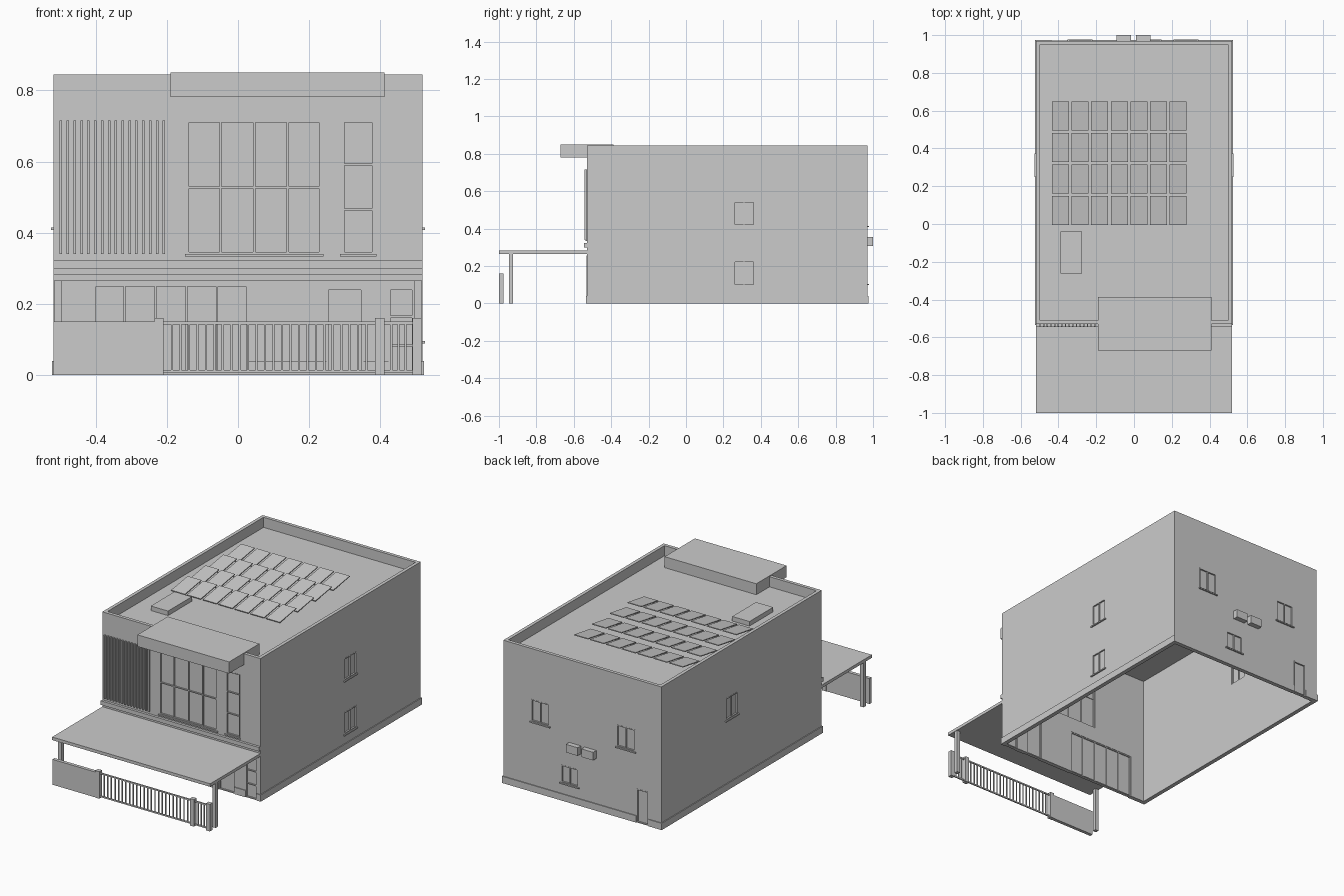
import bpy, bmesh, math
from mathutils import Matrix, Vector

if "Cube" in bpy.data.objects:
    bpy.data.objects.remove(bpy.data.objects["Cube"])

# Outer wall faces and main heights
X, YF, YB, H, T = 0.518, -0.53, 0.97, 0.845, 0.02
ROOF = 0.785
cutters = []


def boxes(name, items, tilt=None):
    """One object from a list of (x0, x1, y0, y1, z0, z1) boxes."""
    bm = bmesh.new()
    for x0, x1, y0, y1, z0, z1 in items:
        c = Vector(((x0 + x1) / 2, (y0 + y1) / 2, (z0 + z1) / 2))
        m = Matrix.Translation(c)
        if tilt:
            m = m @ Matrix.Rotation(tilt, 4, 'X')
        m = m @ Matrix.Diagonal((abs(x1 - x0), abs(y1 - y0), abs(z1 - z0), 1))
        bmesh.ops.create_cube(bm, size=1, matrix=m)
    me = bpy.data.meshes.new(name)
    bm.to_mesh(me)
    bm.free()
    ob = bpy.data.objects.new(name, me)
    bpy.context.collection.objects.link(ob)
    return ob


def ring(name, x, y0, y1, t, z0, z1):
    """Closed rectangular wall loop of thickness t."""
    bm = bmesh.new()
    loops = []
    for z in (z0, z1):
        for o in (0, t):
            loops.append([bm.verts.new((a, b, z)) for a, b in
                          ((-x + o, y0 + o), (x - o, y0 + o), (x - o, y1 - o), (-x + o, y1 - o))])
    bo, bi, to, ti = loops
    for i in range(4):
        j = (i + 1) % 4
        for p, q in ((bo, to), (to, ti), (ti, bi), (bi, bo)):
            bm.faces.new((p[i], p[j], q[j], q[i]))
    bmesh.ops.recalc_face_normals(bm, faces=bm.faces)
    me = bpy.data.meshes.new(name)
    bm.to_mesh(me)
    bm.free()
    ob = bpy.data.objects.new(name, me)
    bpy.context.collection.objects.link(ob)
    return ob


def on_wall(side, u0, u1, d0, d1, z0, z1):
    """Box placed on a wall: u along the wall, d outward from its face."""
    if side == 'front':
        return (u0, u1, YF - d1, YF - d0, z0, z1)
    if side == 'back':
        return (u0, u1, YB + d0, YB + d1, z0, z1)
    if side == 'right':
        return (X + d0, X + d1, u0, u1, z0, z1)
    return (-X - d1, -X - d0, u0, u1, z0, z1)


def opening(name, side, u0, u1, z0, z1, cols=1, rows=(), sill=True, f=0.006):
    """Cut hole, frame, mullions, glass and optional sill."""
    cutters.append(on_wall(side, u0, u1, -0.04, 0.03, z0 - (0.02 if z0 == 0 else 0), z1))
    bars = [on_wall(side, u, u + f, -0.018, 0.001, z0, z1) for u in (u0, u1 - f)]
    bars += [on_wall(side, u0 + f, u1 - f, -0.018, 0.001, z, z + f) for z in (z0, z1 - f)]
    for i in range(1, cols):
        u = u0 + (u1 - u0) * i / cols
        bars.append(on_wall(side, u - f / 2, u + f / 2, -0.017, 0, z0 + f, z1 - f))
    for z in rows:
        bars.append(on_wall(side, u0 + f, u1 - f, -0.016, -0.001, z - f / 2, z + f / 2))
    boxes(name + "_frame", bars)
    boxes(name + "_pane", [on_wall(side, u0 + f, u1 - f, -0.012, -0.008, z0 + f, z1 - f)])
    if sill:
        boxes(name + "_sill", [on_wall(side, u0 - 0.006, u1 + 0.006, -0.015, 0.008, z0 - 0.007, z0)])


# Hollow building shell, plinth and roof slab
walls = ring("walls", X, YF, YB, T, 0, H)
plinth = ring("plinth", X + 0.005, YF - 0.005, YB + 0.005, 0.005, 0, 0.04)
boxes("roof_slab", [(-X + T, X - T, YF + T, YB - T, ROOF - 0.012, ROOF)])

# Front openings
opening("upper_window", 'front', -0.143, 0.234, 0.34, 0.715, 4, (0.527,))
opening("tall_window", 'front', 0.293, 0.383, 0.34, 0.715, 1, (0.465, 0.592))
opening("sliding_doors", 'front', -0.405, 0.028, 0, 0.255, 5, sill=False)
opening("front_door", 'front', 0.248, 0.352, 0, 0.245, sill=False)
opening("side_light", 'front', 0.423, 0.495, 0, 0.245, 1, (0.083, 0.164), sill=False)

# Side and back openings
opening("right_upper_window", 'right', 0.255, 0.367, 0.415, 0.545, 2)
opening("right_lower_window", 'right', 0.255, 0.367, 0.096, 0.226, 2)
opening("left_upper_window", 'left', 0.255, 0.367, 0.415, 0.545, 2)
opening("back_window_a", 'back', 0.215, 0.335, 0.415, 0.545, 2)
opening("back_window_b", 'back', -0.345, -0.225, 0.415, 0.545, 2)
opening("back_small_window", 'back', 0.025, 0.14, 0.105, 0.21, 2)
opening("back_door", 'back', -0.435, -0.355, 0, 0.2, sill=False)

# Cut the openings out of the walls and plinth
cut = boxes("opening_cutter", cutters)
cut.hide_render = True
for ob in (walls, plinth):
    mod = ob.modifiers.new("openings", 'BOOLEAN')
    mod.operation, mod.solver, mod.object = 'DIFFERENCE', 'EXACT', cut
    bpy.context.view_layer.objects.active = ob
    bpy.ops.object.modifier_apply(modifier=mod.name)
bpy.data.objects.remove(cut)

# Vertical facade slats and floor band
boxes("facade_slats", [(-0.501 + i * 0.0193, -0.494 + i * 0.0193, YF - 0.013, YF + 0.005, 0.34, 0.715)
                       for i in range(16)])
boxes("floor_band", [(-X, X, YF - 0.015, YF, 0.3, 0.324)])

# Roof canopy over the windows
boxes("roof_canopy", [(-0.19, 0.411, -0.67, -0.387, 0.781, 0.85)])

# Carport roof and posts
boxes("carport_roof", [(-X, X, -1.0, YF, 0.265, 0.283)])
boxes("carport_posts", [(x - 0.011, x + 0.011, -0.946, -0.924, 0, 0.265) for x in (-0.505, 0.505)])

# Garden wall, gate pillars, driveway gate and small gate
boxes("garden_wall", [(-X, -0.235, -0.998, -0.978, 0, 0.15)])
boxes("gate_pillars", [(a, b, -1.0, -0.975, 0, 0.16)
                       for a, b in ((-0.235, -0.209), (0.385, 0.411), (0.49, 0.516))])


def gate(name, x0, x1, n):
    step = (x1 - x0) / (n + 1)
    rails = [(x0, x1, -0.991, -0.984, z, z + 0.008) for z in (0.006, 0.142)]
    bars = [(x0 + step * i - 0.003, x0 + step * i + 0.003, -0.99, -0.985, 0.01, 0.146)
            for i in range(1, n + 1)]
    boxes(name, rails + bars)


gate("driveway_gate", -0.209, 0.385, 24)
gate("small_gate", 0.411, 0.49, 3)

# Tilted solar panels, 7 by 4
boxes("solar_panels", [(-0.434 + c * 0.1037, -0.344 + c * 0.1037,
                        -0.006 + r * 0.1667, 0.150 + r * 0.1667, 0.803, 0.808)
                       for c in range(7) for r in range(4)], tilt=math.radians(9))

# Roof hatch and back wall air conditioners
boxes("roof_hatch", [(-0.388, -0.275, -0.262, -0.04, ROOF, 0.812)])
boxes("air_conditioners", [(a, a + 0.077, YB, 1.0, 0.307, 0.355) for a in (-0.092, 0.01)])
